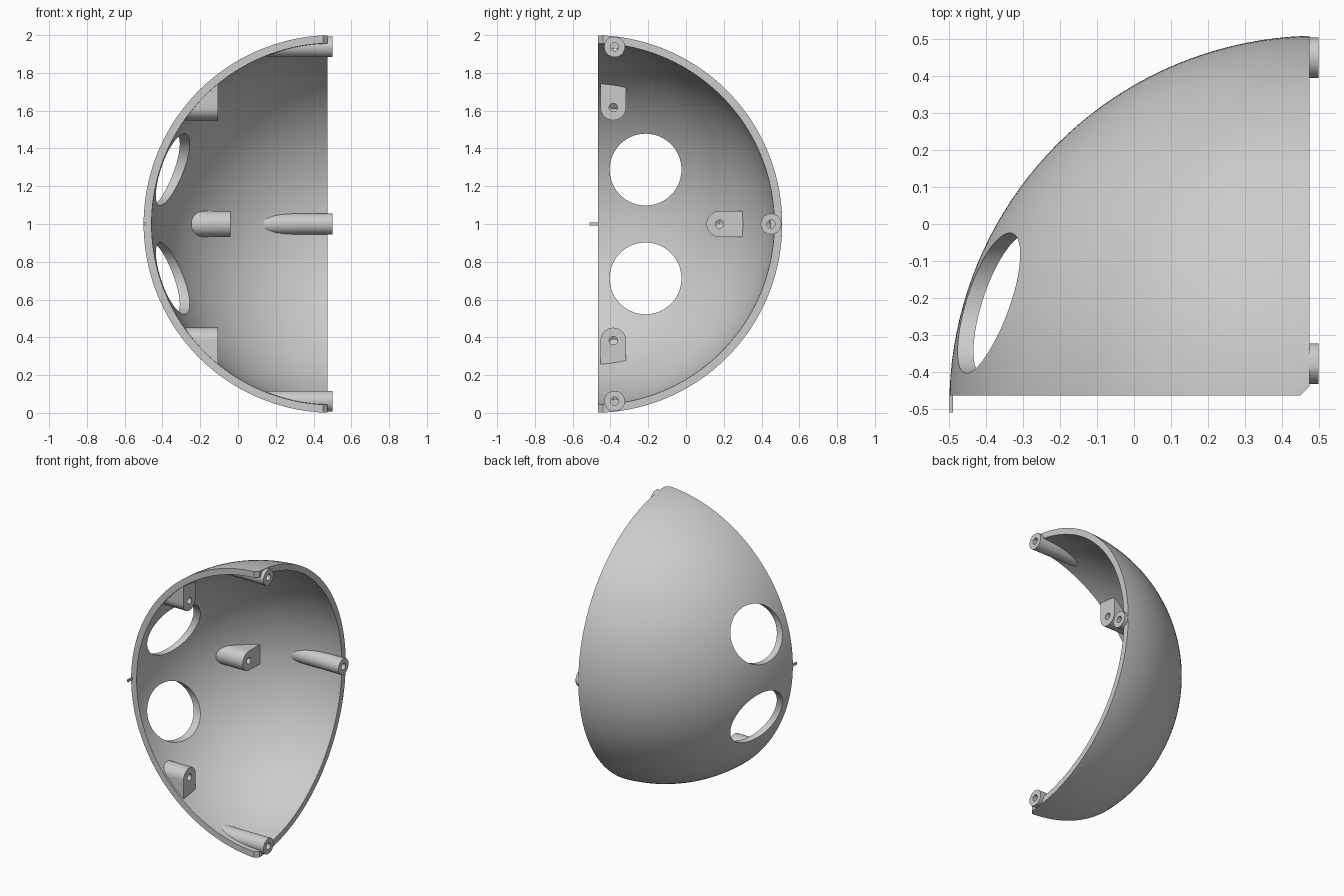
import bpy, bmesh, math
from mathutils import Matrix, Vector

if "Cube" in bpy.data.objects:
    bpy.data.objects.remove(bpy.data.objects["Cube"], do_unlink=True)

CENTRE = Vector((0.5, -0.49, 1.0))
TURN_X = Matrix.Rotation(math.pi / 2, 4, 'Y')   # local z becomes +x

grey = bpy.data.materials.new("plain grey")
grey.use_nodes = True
COLOUR = (0.6, 0.6, 0.6, 1)
grey.diffuse_color = COLOUR
grey.node_tree.nodes["Principled BSDF"].inputs["Base Color"].default_value = COLOUR


def finish(name, bm):
    bmesh.ops.recalc_face_normals(bm, faces=bm.faces)
    mesh = bpy.data.meshes.new(name)
    bm.to_mesh(mesh)
    bm.free()
    mesh.materials.append(grey)
    ob = bpy.data.objects.new(name, mesh)
    bpy.context.collection.objects.link(ob)
    return ob


def sphere(name, radius):
    bm = bmesh.new()
    bmesh.ops.create_uvsphere(bm, u_segments=160, v_segments=80, radius=radius,
                              matrix=Matrix.Translation(CENTRE) @ TURN_X)
    return finish(name, bm)


def prism(name, outline, direction):
    """Extrude a flat outline of points along a direction."""
    bm = bmesh.new()
    face = bm.faces.new([bm.verts.new(p) for p in outline])
    ext = bmesh.ops.extrude_face_region(bm, geom=[face])
    verts = [g for g in ext["geom"] if isinstance(g, bmesh.types.BMVert)]
    bmesh.ops.translate(bm, verts=verts, vec=direction)
    return finish(name, bm)


def rod(name, x0, x1, y, z, r, r0=None):
    """Round bar along x; r0 is the radius at the x0 end."""
    bm = bmesh.new()
    place = Matrix.Translation(((x0 + x1) / 2, y, z)) @ TURN_X
    bmesh.ops.create_cone(bm, cap_ends=True, segments=48, radius1=r if r0 is None else r0,
                          radius2=r, depth=x1 - x0, matrix=place)
    return finish(name, bm)


def boolean(ob, cutter, operation='DIFFERENCE', keep=False):
    mod = ob.modifiers.new("cut", 'BOOLEAN')
    mod.operation = operation
    mod.solver = 'EXACT'
    mod.object = cutter
    bpy.context.view_layer.objects.active = ob
    bpy.ops.object.modifier_apply(modifier=mod.name)
    if not keep:
        bpy.data.objects.remove(cutter, do_unlink=True)


def drill(ob, x_end, y, z, depth):
    """Blind screw hole with a pointed bottom."""
    boolean(ob, rod("drill", x_end - depth, x_end + 0.05, y, z, 0.022))
    boolean(ob, rod("drill_tip", x_end - depth - 0.012, x_end - depth + 0.001, y, z, 0.022, 0.001))


# Quarter shell, its inner front corner chamfered
shell = sphere("shell", 1.0)
boolean(shell, sphere("hollow", 0.958))
wedge = [(-0.7, -0.465, -0.2), (0.45, -0.465, -0.2), (0.475, -0.44, -0.2),
         (0.475, 0.7, -0.2), (-0.7, 0.7, -0.2)]
boolean(shell, prism("wedge", wedge, (0, 0, 2.4)), 'INTERSECT')

# Two round openings through the shell
for side in (-1, 1):
    bm = bmesh.new()
    bmesh.ops.create_cone(bm, cap_ends=True, segments=96, radius1=0.19, radius2=0.19, depth=0.8,
                          matrix=Matrix.Translation((-0.4, -0.214, 1 + side * 0.288)) @ TURN_X)
    boolean(shell, finish("opening", bm))

parts = [shell]
limit = sphere("limit", 0.997)
limit.hide_render = True

# Round screw bosses along the side rim
for name, y, z in (("upper_boss", -0.378, 1.938), ("lower_boss", -0.378, 0.062),
                   ("back_boss", 0.45, 1.0)):
    boss = rod(name, 0.05, 0.5, y, z, 0.055)
    boolean(boss, limit, 'INTERSECT', keep=True)
    drill(boss, 0.5, y, z, 0.2)
    boolean(shell, rod("drill", 0.3, 0.6, y, z, 0.022))
    parts.append(boss)

# Inner posts: half-round towards the centre, running out into the shell
limit_inner = sphere("limit_inner", 0.98)
limit_inner.hide_render = True
for name, x_end, y, z, out in (("upper_post", -0.105, -0.385, 1.617, (0, 1)),
                               ("lower_post", -0.105, -0.385, 0.383, (0, -1)),
                               ("back_post", -0.04, 0.177, 1.0, (1, 0))):
    out = Vector((0, *out))
    across = Vector((1, 0, 0)).cross(out)
    mid = Vector((x_end, y, z))
    r = 0.068
    outline = [mid + r * (math.cos(a) * across - math.sin(a) * out)
               for a in (math.pi * i / 24 for i in range(25))]
    outline += [mid - r * across + 0.4 * out, mid + r * across + 0.4 * out]
    post = prism(name, outline, (-0.6, 0, 0))
    boolean(post, limit_inner, 'INTERSECT', keep=True)
    drill(post, x_end, y, z, 0.12)
    parts.append(post)

for helper in (limit, limit_inner):
    bpy.data.objects.remove(helper, do_unlink=True)

# Small locating pin on the front rim
pin = prism("locating_pin", [(-0.5, -0.51, 0.992), (-0.49, -0.51, 0.992),
                             (-0.49, -0.51, 1.008), (-0.5, -0.51, 1.008)], (0, 0.05, 0))
parts.append(pin)

# Smooth shading with crisp edges
bpy.ops.object.select_all(action='DESELECT')
for ob in parts:
    ob.select_set(True)
bpy.context.view_layer.objects.active = shell
bpy.ops.object.shade_smooth_by_angle(angle=math.radians(30))
